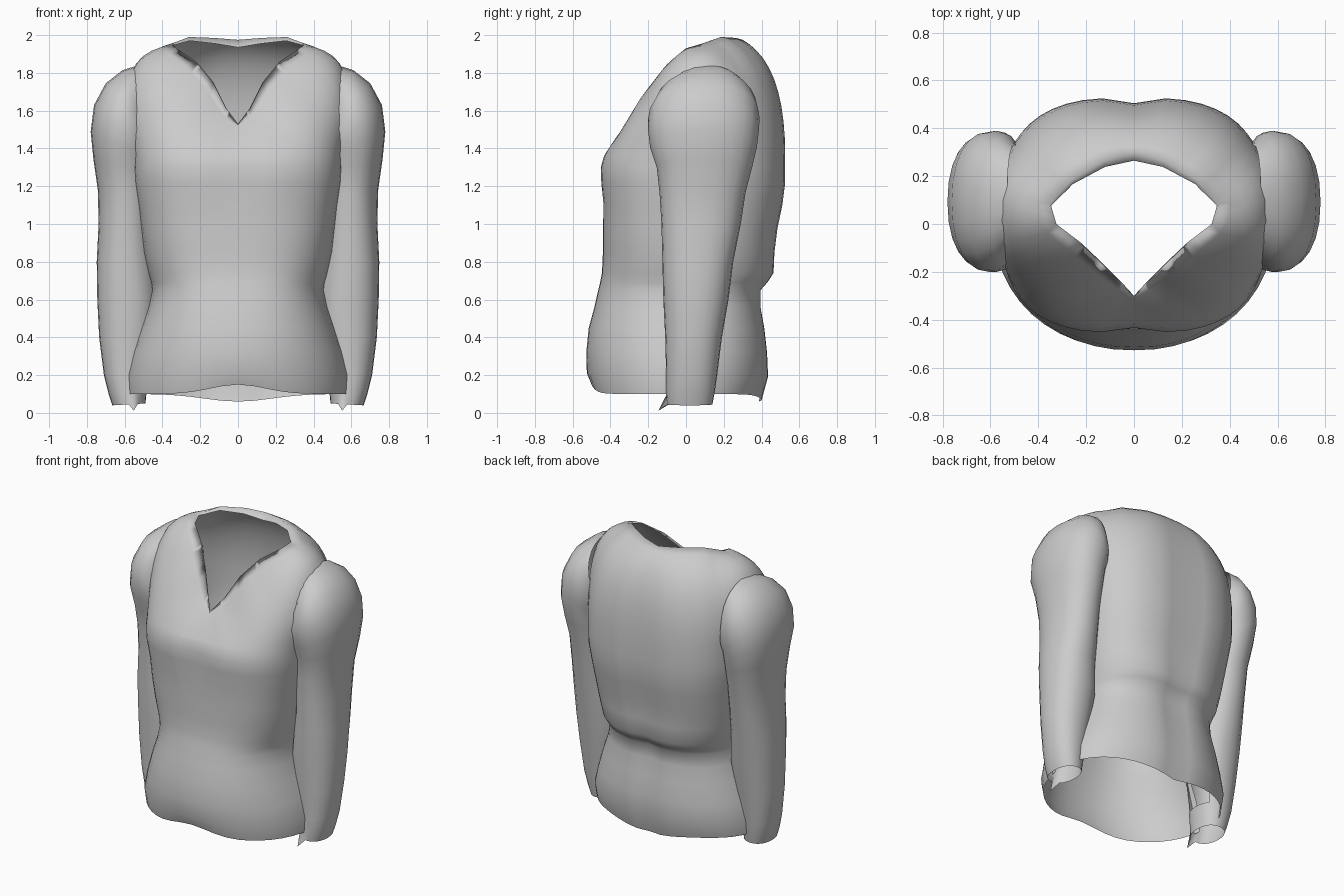
import bpy, bmesh, math
from mathutils import Vector
from mathutils.bvhtree import BVHTree

cube = bpy.data.objects.get("Cube")
if cube:
    bpy.data.objects.remove(cube, do_unlink=True)

cloth = bpy.data.materials.new("light_grey_cloth")
cloth.use_nodes = True
GREY = (0.6, 0.6, 0.6, 1)
cloth.diffuse_color = GREY
cloth.node_tree.nodes["Principled BSDF"].inputs["Base Color"].default_value = GREY


def loft(rows, closed):
    """Skin a list of equally long point rows with quads."""
    bm = bmesh.new()
    grid = [[bm.verts.new(p) for p in row] for row in rows]
    n = len(rows[0])
    for a, b in zip(grid, grid[1:]):
        for i in range(n if closed else n - 1):
            j = (i + 1) % n
            bm.faces.new((a[i], a[j], b[j], b[i]))
    return bm


def sample(points, u):
    """Point at fraction u along an evenly spaced polyline."""
    f = u * (len(points) - 1)
    i = min(int(f), len(points) - 2)
    return Vector(points[i]).lerp(Vector(points[i + 1]), f - i)


def bump(d, width):
    return math.exp(-(d / width) ** 2)


# Body: half outline at each height (z, half width, front y, back y)
BODY = [
    (0.10, 0.585, -0.50, 0.41), (0.20, 0.59, -0.525, 0.445),
    (0.32, 0.56, -0.528, 0.44), (0.45, 0.515, -0.515, 0.425),
    (0.56, 0.475, -0.485, 0.405), (0.65, 0.455, -0.465, 0.405),
    (0.69, 0.46, -0.455, 0.44), (0.74, 0.475, -0.445, 0.472),
    (0.85, 0.50, -0.44, 0.475), (0.98, 0.515, -0.44, 0.49),
    (1.10, 0.53, -0.44, 0.515), (1.22, 0.55, -0.455, 0.53),
    (1.30, 0.555, -0.458, 0.53), (1.36, 0.555, -0.44, 0.53),
]
# Neckline from the front point round to the nape
NECK = [
    (0, -0.30, 1.53), (0.06, -0.235, 1.61), (0.13, -0.165, 1.75),
    (0.22, -0.08, 1.86), (0.325, 0.0, 1.93), (0.35, 0.085, 1.955),
    (0.26, 0.185, 1.99), (0.125, 0.265, 1.985), (0, 0.30, 1.975),
]
COLS = 24


def body_row(z, w, front, back):
    row = []
    # oval at the hem, boxier towards the chest
    power = 0.92 - 0.22 * min(1, max(0, (z - 0.3) / 0.7))
    for i in range(COLS + 1):
        u = i / COLS
        s, c = math.sin(math.pi * u), math.cos(math.pi * u)
        mid = 0.02
        x = w * s ** power if 0 < i < COLS else 0
        depth = (mid - front) if c > 0 else (back - mid)
        y = mid - math.copysign(abs(c) ** power, c) * depth
        # spine groove, hollow between the breasts, uneven hem
        if c < 0:
            y -= 0.025 * bump(x, 0.08)
        else:
            y += 0.025 * bump(x, 0.1) * bump(z - 1.28, 0.15)
        hem = bump(z - 0.10, 0.08)
        dz = 0.05 * bump(x, 0.2) if c > 0 else -0.04 * bump(x, 0.25)
        row.append(Vector((x, y, z + hem * dz)))
    return row


rows = [body_row(*r) for r in BODY]
base = rows[-1]
neck = [sample(NECK, i / COLS) for i in range(COLS + 1)]
# Yoke: curved sweep from the chest over the shoulder to the neckline
for k in range(1, 11):
    t = k / 10
    row = []
    for i, (p, n) in enumerate(zip(base, neck)):
        u = i / COLS
        rounding = min(1, u / 0.42)
        side = bump(u - 0.52, 0.13)
        c = n.lerp(p, 0.55 + 0.45 * rounding)
        c.x += 0.14 * side
        c.z = p.z + (n.z - p.z) * (0.5 + 0.32 * rounding + 0.2 * side)
        row.append(p * (1 - t) ** 2 + c * 2 * t * (1 - t) + n * t * t)
    rows.append(row)
# Turned-in lip, deepest at the back of the neck
rows.append([n + Vector((-n.x * 0.04, -0.035, -0.04)) * max(0.15, i / COLS * 2 - 1)
             for i, n in enumerate(neck)])
body = loft(rows, False)

# Sleeve: outer x, outer z, inner x, inner z, front y, back y
SLEEVE = [
    (0.53, 1.84, 0.47, 1.44, -0.10, 0.33), (0.61, 1.815, 0.46, 1.40, -0.165, 0.375),
    (0.70, 1.745, 0.45, 1.37, -0.20, 0.39),
    (0.762, 1.63, 0.45, 1.35, -0.20, 0.385), (0.78, 1.49, 0.45, 1.32, -0.19, 0.375),
    (0.765, 1.34, 0.45, 1.26, -0.155, 0.35), (0.742, 1.18, 0.45, 1.15, -0.14, 0.315),
    (0.738, 1.0, 0.45, 1.0, -0.13, 0.29), (0.748, 0.8, 0.44, 0.8, -0.125, 0.25),
    (0.745, 0.6, 0.42, 0.6, -0.12, 0.225), (0.735, 0.4, 0.44, 0.4, -0.11, 0.19),
    (0.71, 0.2, 0.47, 0.2, -0.105, 0.165), (0.685, 0.1, 0.485, 0.1, -0.105, 0.15),
    (0.665, 0.04, 0.49, 0.05, -0.10, 0.14),
]
SIDES = 24
rows = []
for ox, oz, ix, iz, y0, y1 in SLEEVE:
    row = []
    for i in range(SIDES):
        a = 2 * math.pi * i / SIDES
        s, c = math.sin(a), math.cos(a)
        s = math.copysign(abs(s) ** 0.9, s)
        f = 0.5 + 0.5 * math.copysign(abs(c) ** 0.9, c)
        row.append(Vector((ix + (ox - ix) * f, (y0 + y1) / 2 + s * (y1 - y0) / 2,
                           iz + (oz - iz) * f)))
    rows.append(row)
# Loose pointed corner at the cuff
cuff = rows[-1][SIDES * 17 // 24]
cuff.y -= 0.05
cuff.z -= 0.035
sleeve = loft(rows, True)


def face_outward(bm, axis):
    """Make normals point away from a central axis."""
    bm.normal_update()
    total = sum((f.calc_center_median() - axis(f.calc_center_median())).dot(f.normal)
                * f.calc_area() for f in bm.faces)
    if total < 0:
        bmesh.ops.reverse_faces(bm, faces=bm.faces[:])
    bm.normal_update()


face_outward(body, lambda p: Vector((0, 0, p.z)))
face_outward(sleeve, lambda p: Vector((0.59, 0.08, min(p.z, 1.5))))
body_tree, sleeve_tree = BVHTree.FromBMesh(body), BVHTree.FromBMesh(sleeve)


def buried(p, tree):
    co, normal, _, _ = tree.find_nearest(p)
    return (p - co).dot(normal) < -0.004


def hidden_faces(bm, tree, allowed):
    return [f for f in bm.faces if allowed(f.calc_center_median())
            and all(buried(v.co, tree) for v in f.verts)]


# Open the armholes: drop cloth hidden inside the other part
gone_body = hidden_faces(body, sleeve_tree, lambda p: p.x > 0.45 and p.z < 1.4
                         or p.x > 0.54 and p.z < 1.75)
gone_sleeve = hidden_faces(sleeve, body_tree, lambda p: p.x < 0.6 and 0.2 < p.z < 1.75)
bmesh.ops.delete(body, geom=gone_body, context='FACES')
bmesh.ops.delete(sleeve, geom=gone_sleeve, context='FACES')


def finish(bm, name):
    mesh = bpy.data.meshes.new(name)
    bm.to_mesh(mesh)
    bm.free()
    mesh.materials.append(cloth)
    mesh.shade_smooth()
    obj = bpy.data.objects.new(name, mesh)
    bpy.context.collection.objects.link(obj)
    mirror = obj.modifiers.new("mirror", 'MIRROR')
    mirror.use_clip = True
    mirror.merge_threshold = 0.001


finish(body, "shirt_body")
finish(sleeve, "shirt_sleeves")
